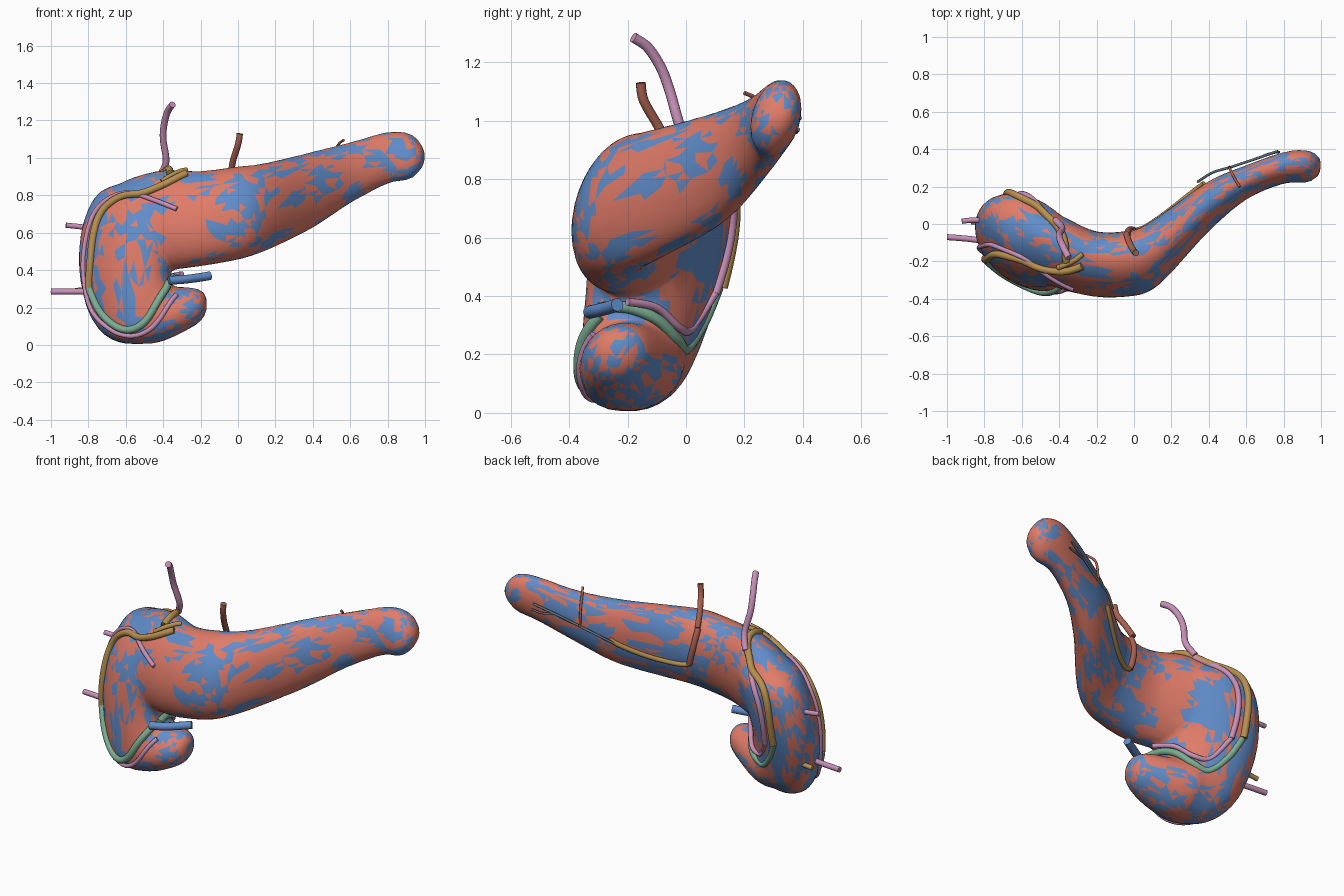
import bpy, bmesh, math, random
from mathutils import Vector

random.seed(4)


def material(name, rgb):
    m = bpy.data.materials.new(name)
    m.diffuse_color = (*rgb, 1)
    return m


RED = material("red", (0.75, 0.2, 0.14))
BLUE = material("blue", (0.12, 0.27, 0.6))
PINK = material("pink", (0.58, 0.28, 0.48))
GOLD = material("gold", (0.48, 0.28, 0.08))
GREEN = material("green", (0.2, 0.42, 0.29))
BROWN = material("brown", (0.4, 0.12, 0.08))
GREY = material("grey", (0.12, 0.16, 0.2))


def spline(points, steps):
    """Catmull-Rom resampling of points of any dimension."""
    p = [points[0]] + list(points) + [points[-1]]
    out = []
    for i in range(1, len(p) - 2):
        for s in range(steps):
            t = s / steps
            out.append([0.5 * (2 * b + (c - a) * t + (2 * a - 5 * b + 4 * c - d) * t * t
                               + (3 * b - a - 3 * c + d) * t ** 3)
                        for a, b, c, d in zip(*p[i - 1:i + 3])])
    return out + [list(points[-1])]


def loft(bm, stations, axis, phase, n=40):
    """Skin slanted ellipses; a station is (position, u min, u max, v min, v max)."""
    rings = []
    for w, u0, u1, v0, v1 in spline(stations, 5):
        ring = []
        for k in range(n):
            t = 2 * math.pi * k / n
            u = (u0 + u1) / 2 + (u1 - u0) / 2 * math.cos(t)
            v = (v0 + v1) / 2 + (v1 - v0) / 2 * math.sin(t + phase)
            ring.append(bm.verts.new((w, u, v) if axis == "x" else (u, v, w)))
        rings.append(ring)
    for a, b in zip(rings, rings[1:]):
        for k in range(n):
            bm.faces.new((a[k], a[(k + 1) % n], b[(k + 1) % n], b[k]))
    bm.faces.new(rings[0])
    bm.faces.new(rings[-1])


# Gland: body with tail, head, and hooked lower lobe, fused together
bm = bmesh.new()
loft(bm, [(-0.7, -0.17, 0.06, 0.55, 0.8), (-0.6, -0.26, 0.12, 0.42, 0.88),
          (-0.4, -0.345, 0.05, 0.40, 0.935), (-0.2, -0.39, -0.04, 0.42, 0.93),
          (0, -0.385, -0.03, 0.455, 0.955), (0.1, -0.35, 0.02, 0.485, 0.965),
          (0.2, -0.26, 0.09, 0.525, 0.985), (0.4, -0.04, 0.23, 0.625, 1.035),
          (0.6, 0.13, 0.315, 0.755, 1.085), (0.8, 0.215, 0.385, 0.86, 1.14),
          (0.92, 0.22, 0.395, 0.885, 1.13), (0.98, 0.25, 0.37, 0.94, 1.075),
          (1.0, 0.29, 0.34, 0.985, 1.03)], "x", 0.25)
loft(bm, [(0.87, -0.6, -0.45, -0.1, 0.03), (0.83, -0.72, -0.36, -0.19, 0.11),
          (0.75, -0.79, -0.3, -0.27, 0.16), (0.6, -0.84, -0.32, -0.325, 0.155),
          (0.4, -0.85, -0.36, -0.345, 0.11), (0.2, -0.81, -0.33, -0.36, 0.04),
          (0.09, -0.75, -0.36, -0.355, -0.02), (0.03, -0.68, -0.42, -0.31, -0.09),
          (0.005, -0.6, -0.5, -0.24, -0.16)], "z", -0.4)
loft(bm, [(-0.62, -0.32, -0.04, 0.03, 0.36), (-0.5, -0.355, 0.0, 0.005, 0.34),
          (-0.4, -0.365, -0.03, 0.02, 0.31), (-0.28, -0.355, -0.09, 0.075, 0.31),
          (-0.2, -0.32, -0.14, 0.125, 0.295), (-0.168, -0.27, -0.19, 0.18, 0.26)], "x", 0.1)
bmesh.ops.recalc_face_normals(bm, faces=bm.faces)
mesh = bpy.data.meshes.new("gland")
bm.to_mesh(mesh)
bm.free()
gland = bpy.data.objects.new("gland", mesh)
bpy.context.collection.objects.link(gland)
rm = gland.modifiers.new("fuse", "REMESH")
rm.mode, rm.voxel_size = "VOXEL", 0.014
sm = gland.modifiers.new("soften", "SMOOTH")
sm.factor, sm.iterations = 0.5, 14
dc = gland.modifiers.new("thin", "DECIMATE")
dc.ratio = 0.08
bpy.context.view_layer.objects.active = gland
gland.select_set(True)
for m in ("fuse", "soften", "thin"):
    bpy.ops.object.modifier_apply(modifier=m)

# Mottled two-tone skin: shards grown from random seed faces
gland.data.materials.append(RED)
gland.data.materials.append(BLUE)
bm = bmesh.new()
bm.from_mesh(gland.data)
for f in bm.faces:
    f.smooth = True
for f in random.sample(list(bm.faces), len(bm.faces) // 11):
    f.material_index = 1
    for v in f.verts:
        for g in v.link_faces:
            if random.random() < 0.4:
                g.material_index = 1
bm.to_mesh(gland.data)
bm.free()


def vessel(name, points, radius, mat, hug=False):
    """Tube through the points; hug lays it onto the gland surface."""
    path = [Vector(p) for p in spline(points, 7)]
    if hug:
        snapped = []
        for p in path:
            ok, loc, nor, _ = gland.closest_point_on_mesh(p)
            snapped.append(loc + nor * radius * 0.35)
        path = snapped
        for _ in range(3):
            path = [path[0]] + [(a + 2 * b + c) / 4 for a, b, c in
                                zip(path, path[1:], path[2:])] + [path[-1]]
    cu = bpy.data.curves.new(name, "CURVE")
    cu.dimensions, cu.bevel_depth, cu.bevel_resolution = "3D", radius, 4
    cu.use_fill_caps = True
    sp = cu.splines.new("POLY")
    sp.points.add(len(path) - 1)
    for q, p in zip(sp.points, path):
        q.co = (*p, 1)
    cu.materials.append(mat)
    ob = bpy.data.objects.new(name, cu)
    bpy.context.collection.objects.link(ob)
    bpy.ops.object.select_all(action="DESELECT")
    ob.select_set(True)
    bpy.context.view_layer.objects.active = ob
    bpy.ops.object.convert(target="MESH")
    bpy.ops.object.shade_smooth_by_angle(angle=math.radians(60))


# Front arcade on the head
vessel("front_upper_vein", [(-0.28, -0.24, 0.94), (-0.38, -0.26, 0.87), (-0.5, -0.22, 0.8),
                            (-0.62, -0.18, 0.79), (-0.74, -0.17, 0.72), (-0.79, -0.19, 0.6),
                            (-0.8, -0.2, 0.45), (-0.82, -0.2, 0.3)], 0.02, GOLD, True)
vessel("front_lower_vein", [(-0.82, -0.2, 0.3), (-0.76, -0.27, 0.16), (-0.62, -0.34, 0.07),
                            (-0.5, -0.36, 0.12), (-0.42, -0.35, 0.25), (-0.35, -0.31, 0.34)],
       0.02, GREEN, True)
vessel("front_artery", [(-0.33, -0.36, 0.73), (-0.45, -0.27, 0.77), (-0.6, -0.17, 0.81),
                        (-0.76, -0.12, 0.74), (-0.83, -0.13, 0.6), (-0.85, -0.14, 0.4),
                        (-0.81, -0.17, 0.2), (-0.72, -0.28, 0.07), (-0.58, -0.33, 0.03),
                        (-0.44, -0.35, 0.11), (-0.33, -0.33, 0.28)], 0.013, PINK, True)

# Small side vein joining the front upper vein
vessel("front_side_vein", [(-0.275, -0.16, 0.93), (-0.33, -0.2, 0.915), (-0.4, -0.22, 0.86)],
       0.014, GOLD, True)

# Back arcade on the head
vessel("back_upper_vein", [(-0.37, -0.22, 0.945), (-0.37, -0.1, 0.94), (-0.41, 0.0, 0.92),
                           (-0.49, 0.1, 0.86), (-0.62, 0.16, 0.8), (-0.67, 0.18, 0.7),
                           (-0.68, 0.16, 0.58), (-0.68, 0.12, 0.43)], 0.02, GOLD, True)
vessel("back_lower_vein", [(-0.68, 0.11, 0.43), (-0.62, 0.06, 0.31), (-0.53, 0.0, 0.22),
                           (-0.44, -0.03, 0.25), (-0.38, -0.1, 0.32), (-0.35, -0.2, 0.36),
                           (-0.33, -0.3, 0.36)], 0.02, GREEN)
vessel("main_artery", [(-0.35, -0.18, 1.285), (-0.375, -0.13, 1.25), (-0.395, -0.085, 1.18),
                       (-0.4, -0.055, 1.1), (-0.385, -0.02, 0.98), (-0.42, 0.02, 0.9)],
       0.018, PINK)
vessel("back_artery", [(-0.42, 0.02, 0.9), (-0.52, 0.12, 0.82), (-0.6, 0.165, 0.7),
                       (-0.62, 0.15, 0.55), (-0.61, 0.1, 0.41)], 0.016, PINK, True)
vessel("back_lower_artery", [(-0.61, 0.1, 0.41), (-0.53, 0.02, 0.29), (-0.44, -0.02, 0.29),
                             (-0.37, -0.1, 0.36), (-0.3, -0.2, 0.38)], 0.014, PINK)

# Trunk in the notch and short stubs on the left flank
vessel("notch_trunk", [(-0.37, -0.33, 0.345), (-0.29, -0.305, 0.35), (-0.21, -0.265, 0.36),
                       (-0.15, -0.235, 0.37)], 0.023, BLUE)
vessel("flank_artery_stub", [(-1.0, -0.07, 0.285), (-0.88, -0.08, 0.285), (-0.74, -0.1, 0.285)],
       0.016, PINK)
vessel("flank_upper_stub", [(-0.92, 0.015, 0.64), (-0.87, 0.02, 0.635), (-0.78, 0.02, 0.625)],
       0.014, PINK)
vessel("flank_lower_stub", [(-0.87, 0.01, 0.29), (-0.82, 0.01, 0.295), (-0.72, 0.01, 0.3)],
       0.014, GOLD)

# Supply along the back of the body and tail
vessel("dorsal_artery", [(0.01, -0.155, 1.13), (0.0, -0.145, 1.07), (-0.025, -0.1, 0.99),
                         (-0.04, -0.055, 0.91)], 0.017, BROWN)
vessel("dorsal_artery_lower", [(-0.04, -0.055, 0.91), (-0.03, -0.025, 0.8), (0.0, -0.03, 0.68)],
       0.017, BROWN, True)
vessel("body_artery", [(0.0, -0.03, 0.68), (0.06, 0.0, 0.67), (0.18, 0.09, 0.71),
                       (0.3, 0.19, 0.78), (0.36, 0.24, 0.83)], 0.014, GOLD, True)
vessel("tail_artery", [(0.34, 0.225, 0.82), (0.42, 0.275, 0.87), (0.52, 0.305, 0.91),
                       (0.64, 0.345, 0.96), (0.77, 0.39, 1.01)], 0.007, GREY)
vessel("tail_side_branch", [(0.66, 0.35, 0.965), (0.72, 0.375, 0.96), (0.78, 0.385, 0.97)],
       0.006, GREY)
vessel("tail_top_branch", [(0.51, 0.305, 0.91), (0.515, 0.29, 1.02), (0.54, 0.24, 1.075),
                           (0.565, 0.2, 1.095)], 0.007, BROWN)
